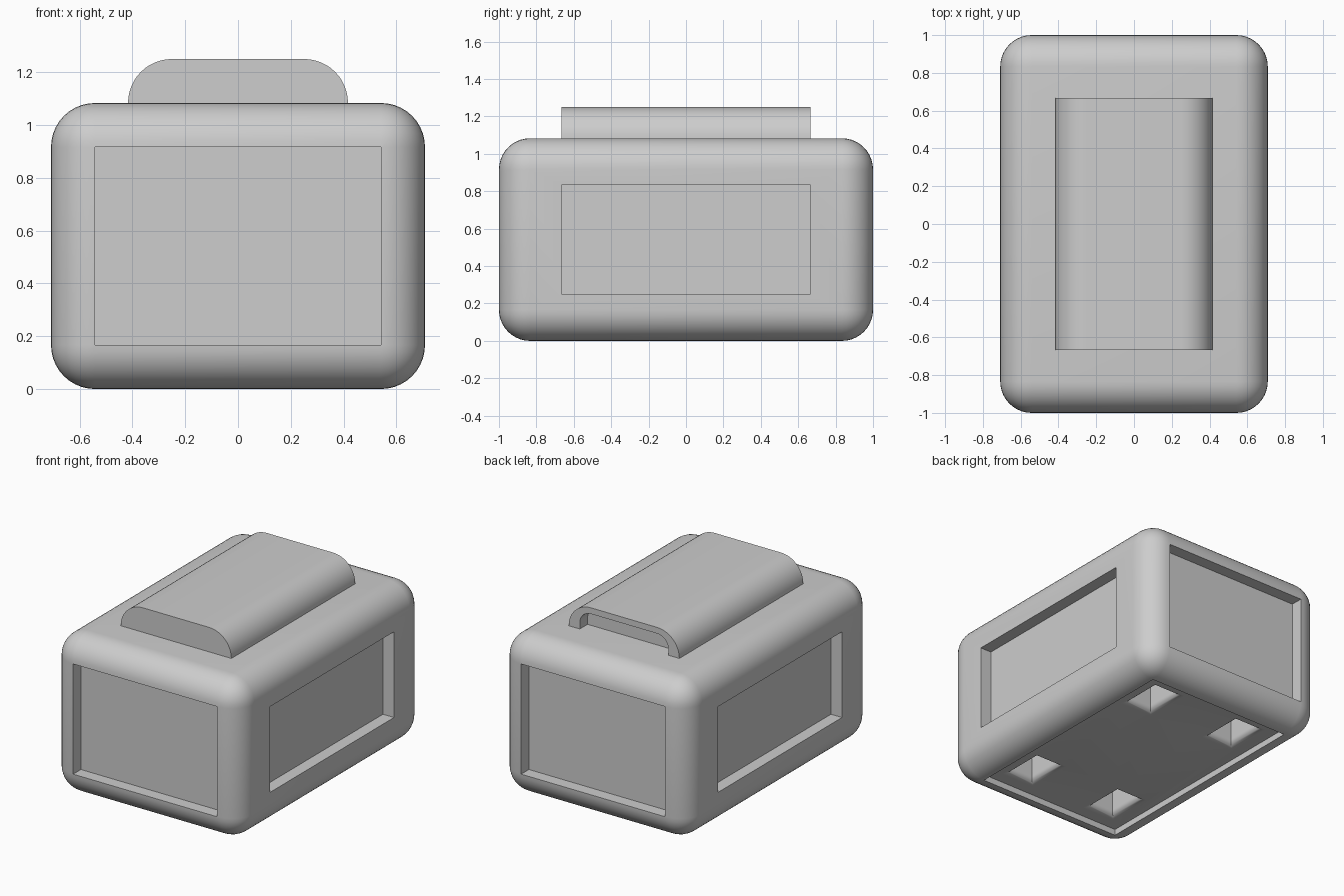
import bpy, bmesh, math

if "Cube" in bpy.data.objects:
    bpy.data.objects.remove(bpy.data.objects["Cube"])

U = 1 / 12            # design module
W, L, H = 17 * U, 24 * U, 13 * U
R = 2 * U             # corner radius
D = U                 # recess depth
E = 0.1               # cutter overshoot

grey = bpy.data.materials.new("plain grey")
grey.diffuse_color = (0.61, 0.61, 0.61, 1)
grey.use_nodes = True
grey.node_tree.nodes["Principled BSDF"].inputs["Base Color"].default_value = grey.diffuse_color


def add_mesh(name, bm):
    bmesh.ops.recalc_face_normals(bm, faces=bm.faces)
    mesh = bpy.data.meshes.new(name)
    bm.to_mesh(mesh)
    bm.free()
    ob = bpy.data.objects.new(name, mesh)
    bpy.context.collection.objects.link(ob)
    mesh.materials.append(grey)
    return ob


def block(name, lo, hi):
    bm = bmesh.new()
    bmesh.ops.create_cube(bm, size=1)
    for v in bm.verts:
        v.co = [(a + b) / 2 + c * (b - a) for a, b, c in zip(lo, hi, v.co)]
    return add_mesh(name, bm)


def arch(name, half, z0, top, r, y0, y1):
    """Flat-topped arch profile with rounded shoulders, extruded along y."""
    pts = [(half, z0)]
    for s, a0 in ((1, 0), (-1, 90)):
        for i in range(13):
            a = math.radians(a0 + 7.5 * i)
            pts.append((s * (half - r) + r * math.cos(a), top - r + r * math.sin(a)))
    pts.append((-half, z0))
    bm = bmesh.new()
    face = bm.faces.new([bm.verts.new((x, y0, z)) for x, z in pts])
    ext = bmesh.ops.extrude_face_region(bm, geom=[face])["geom"]
    bmesh.ops.translate(bm, vec=(0, y1 - y0, 0),
                        verts=[g for g in ext if isinstance(g, bmesh.types.BMVert)])
    bmesh.ops.remove_doubles(bm, verts=bm.verts, dist=1e-5)
    return add_mesh(name, bm)


def flared_socket(name, x, y, hx, hy, z0, z1, r):
    """Rectangular shaft whose mouth at z0 flares outward with radius r."""
    rings = [(z0 - 0.02, r)]
    for i in range(7):
        t = math.radians(15 * i)
        rings.append((z0 + r * (1 - math.cos(t)), r * (1 - math.sin(t))))
    rings.append((z1, 0))
    bm = bmesh.new()
    loops = [[bm.verts.new((x + sx * (hx + o), y + sy * (hy + o), z))
              for sx, sy in ((-1, -1), (1, -1), (1, 1), (-1, 1))] for z, o in rings]
    for a, b in zip(loops, loops[1:]):
        for i in range(4):
            j = (i + 1) % 4
            bm.faces.new((a[i], a[j], b[j], b[i]))
    bm.faces.new(loops[0])
    bm.faces.new(loops[-1])
    return add_mesh(name, bm)


def apply(ob, mod):
    bpy.context.view_layer.objects.active = ob
    bpy.ops.object.modifier_apply(modifier=mod.name)


def carve(ob, cutter):
    mod = ob.modifiers.new("cut", "BOOLEAN")
    mod.operation, mod.solver, mod.object = "DIFFERENCE", "EXACT", cutter
    apply(ob, mod)
    bpy.data.objects.remove(cutter)


def smooth(ob):
    bpy.ops.object.select_all(action="DESELECT")
    ob.select_set(True)
    bpy.context.view_layer.objects.active = ob
    bpy.ops.object.shade_smooth_by_angle(angle=math.radians(35))


# Rounded case
case = block("case", (-W / 2, -L / 2, 0), (W / 2, L / 2, H))
bev = case.modifiers.new("round", "BEVEL")
bev.width, bev.segments = R, 10
apply(case, bev)

# Recessed panels on the front, back and both sides
for s in (-1, 1):
    ys = sorted((s * (L / 2 - D), s * (L / 2 + E)))
    carve(case, block("end_cutter", (-6.5 * U, ys[0], 2 * U), (6.5 * U, ys[1], 11 * U)))
    xs = sorted((s * (W / 2 - D), s * (W / 2 + E)))
    carve(case, block("side_cutter", (xs[0], -8 * U, 3 * U), (xs[1], 8 * U, 10 * U)))

# Shallow recessed underside with four flared sockets
B = U / 2
carve(case, block("base_cutter", (-6.5 * U, -10 * U, -E), (6.5 * U, 10 * U, B)))
for sx in (-1, 1):
    for sy in (-1, 1):
        carve(case, flared_socket("socket_cutter", sx * 4 * U, sy * 7 * U,
                                  U, 1.5 * U, B, B + 3 * U, U / 2))
smooth(case)

# Raised lid, closed at the front and pocketed at the back
lid = arch("raised_lid", 5 * U, H, H + 2 * U, 2 * U, -8 * U, 8 * U)
carve(lid, arch("lid_cutter", 4 * U, H - E, H + 1.5 * U, U, 7 * U, 8 * U + E))
smooth(lid)
